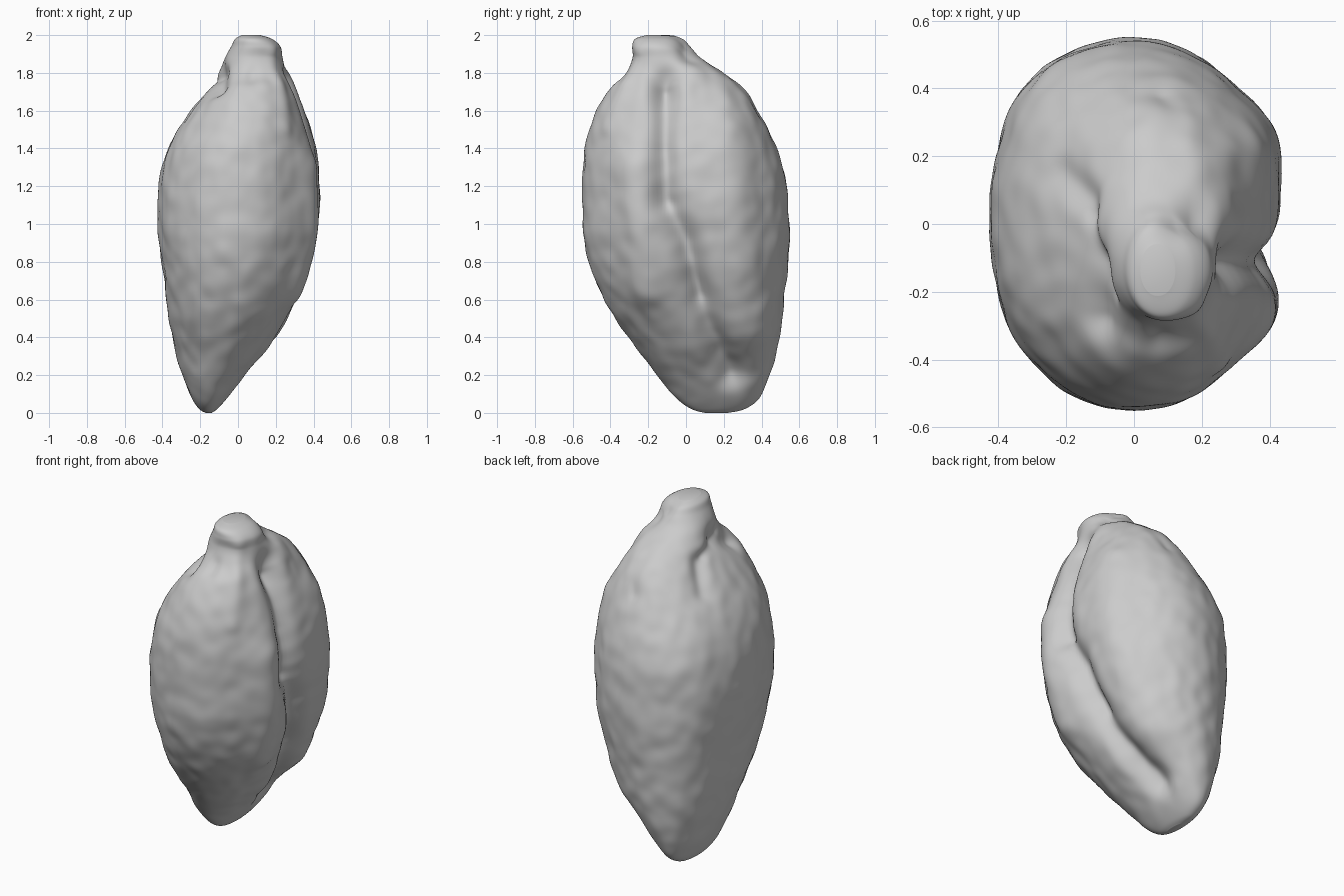
import bpy
import bmesh
import math
from mathutils import Vector, noise
from mathutils.geometry import intersect_point_line

if "Cube" in bpy.data.objects:
    bpy.data.objects.remove(bpy.data.objects["Cube"], do_unlink=True)

SIDES = 192
STEPS = 12  # rings between neighbouring sections

# Sections from tip to stem: height, x range, y range
SECTIONS = [
    (0, -.17, -.14, .1, .22),
    (.02, -.205, -.11, .03, .31),
    (.08, -.245, -.055, -.055, .39),
    (.2, -.295, .045, -.15, .445),
    (.4, -.345, .205, -.305, .495),
    (.6, -.38, .31, -.435, .515),
    (.8, -.405, .38, -.515, .54),
    (1, -.425, .415, -.545, .545),
    (1.2, -.42, .425, -.55, .53),
    (1.4, -.37, .405, -.535, .48),
    (1.58, -.265, .36, -.485, .395),
    (1.72, -.15, .31, -.405, .3),
    (1.81, -.1, .27, -.32, .19),
    (1.88, -.07, .24, -.285, .085),
    (1.94, -.035, .225, -.285, .04),
    (1.98, -.015, .18, -.27, 0),
    (2, .02, .12, -.21, -.06),
]

# Surface folds: path, width, depth (negative depth makes a ridge)
FOLDS = [
    # seam between the two lobes: wide valley, then a deep crease above
    ([(.26, -.11, 1.75), (.38, -.11, 1.15), (.39, 0, .9), (.29, .1, .5), (.05, .24, .18)], .075, .07),
    ([(.27, -.11, 1.7), (.36, -.11, 1.4), (.37, -.11, 1.12)], .05, .085),
    ([(.37, -.1, 1.1), (.38, 0, .9), (.31, .08, .6)], .035, .025),
    # lobes swelling beside the seam
    ([(.33, .22, 1.5), (.38, .25, 1.1), (.33, .32, .7), (.2, .36, .45)], .14, -.04),
    ([(.34, -.27, 1.3), (.37, -.24, 1), (.3, -.21, .65)], .11, -.045),
    # fuller back corner on the far side
    ([(-.28, .38, 1.2), (-.3, .4, .8), (-.28, .4, .5)], .17, -.022),
    # hollow shoulder beside the stem
    ([(-.1, -.28, 1.72), (-.08, -.12, 1.78)], .06, .045),
    ([(-.06, -.2, 1.8), (-.12, .02, 1.74)], .03, .025),
    ([(-.22, .16, 1.6), (-.13, .07, 1.73)], .045, .02),
    # stem corner falling away towards the back
    ([(.2, .02, 1.93), (.15, .03, 1.97)], .08, .04),
    # crease on the back lobe and ribs running down from the stem
    ([(.14, .17, 1.74), (.12, .28, 1.66), (.08, .36, 1.58)], .03, .025),
    ([(.27, .06, 1.7), (.38, .08, 1.15)], .035, .012),
    ([(.2, -.27, 1.9), (.24, -.4, 1.5)], .045, -.018),
    ([(.07, -.33, 1.8), (.06, -.51, 1.3)], .04, .012),
]


def blend(a, b, c, d, t):
    """Smooth curve through b and c."""
    return b + .5 * t * (c - a + t * (2 * a - 5 * b + 4 * c - d + t * (3 * (b - c) + d - a)))


def section_at(i, t):
    last = len(SECTIONS) - 1
    rows = [SECTIONS[min(max(i + k, 0), last)] for k in (-1, 0, 1, 2)]
    return [blend(*values, t) for values in zip(*rows)]


def rounded(value):
    return math.copysign(abs(value) ** .95, value)


def ring_points(section):
    z, x0, x1, y0, y1 = section
    for k in range(SIDES):
        angle = math.tau * k / SIDES
        yield Vector(((x0 + x1) / 2 + (x1 - x0) / 2 * rounded(math.cos(angle)),
                      (y0 + y1) / 2 + (y1 - y0) / 2 * rounded(math.sin(angle)), z))


def path_distance(point, path):
    best = math.inf
    for a, b in zip(path, path[1:]):
        a, b = Vector(a), Vector(b)
        t = intersect_point_line(point, a, b)[1]
        near = a.lerp(b, min(max(t, 0), 1))
        best = min(best, (point - near).length)
    return best


def fold_depth(point):
    return sum(depth * math.exp(-(path_distance(point, path) / width) ** 2)
               for path, width, depth in FOLDS)


def wrinkles(point):
    """Soft lumps with finer wrinkles, fading at the ends."""
    fade = min(1, point.z * 4, (2 - point.z) * 4)
    lumps = noise.noise(point * 5) * .007
    fine = noise.noise(Vector((point.x * 12, point.y * 12, point.z * 11))) * .007
    return fade * (lumps + fine)


# Loft the husk from rings
bm = bmesh.new()
rings = []
for i in range(len(SECTIONS) - 1):
    for s in range(STEPS):
        rings.append([bm.verts.new(p) for p in ring_points(section_at(i, s / STEPS))])
rings.append([bm.verts.new(p) for p in ring_points(SECTIONS[-1])])
for low, high in zip(rings, rings[1:]):
    for k in range(SIDES):
        n = (k + 1) % SIDES
        bm.faces.new((low[k], low[n], high[n], high[k]))
bm.faces.new(reversed(rings[0]))
bm.faces.new(rings[-1])

# Press in the folds and raise the wrinkles
bm.normal_update()
moves = [(v, v.normal * (wrinkles(v.co) - fold_depth(v.co))) for v in bm.verts]
for v, move in moves:
    v.co += move
for _ in range(2):
    bmesh.ops.smooth_vert(bm, verts=bm.verts, factor=.5,
                          use_axis_x=True, use_axis_y=True, use_axis_z=True)

mesh = bpy.data.meshes.new("seed_husk")
bm.to_mesh(mesh)
bm.free()
mesh.shade_smooth()

grey = bpy.data.materials.new("plain grey")
grey.use_nodes = True
colour = (.6, .6, .6, 1)
grey.diffuse_color = colour
grey.node_tree.nodes["Principled BSDF"].inputs["Base Color"].default_value = colour
mesh.materials.append(grey)

husk = bpy.data.objects.new("seed_husk", mesh)
bpy.context.collection.objects.link(husk)
